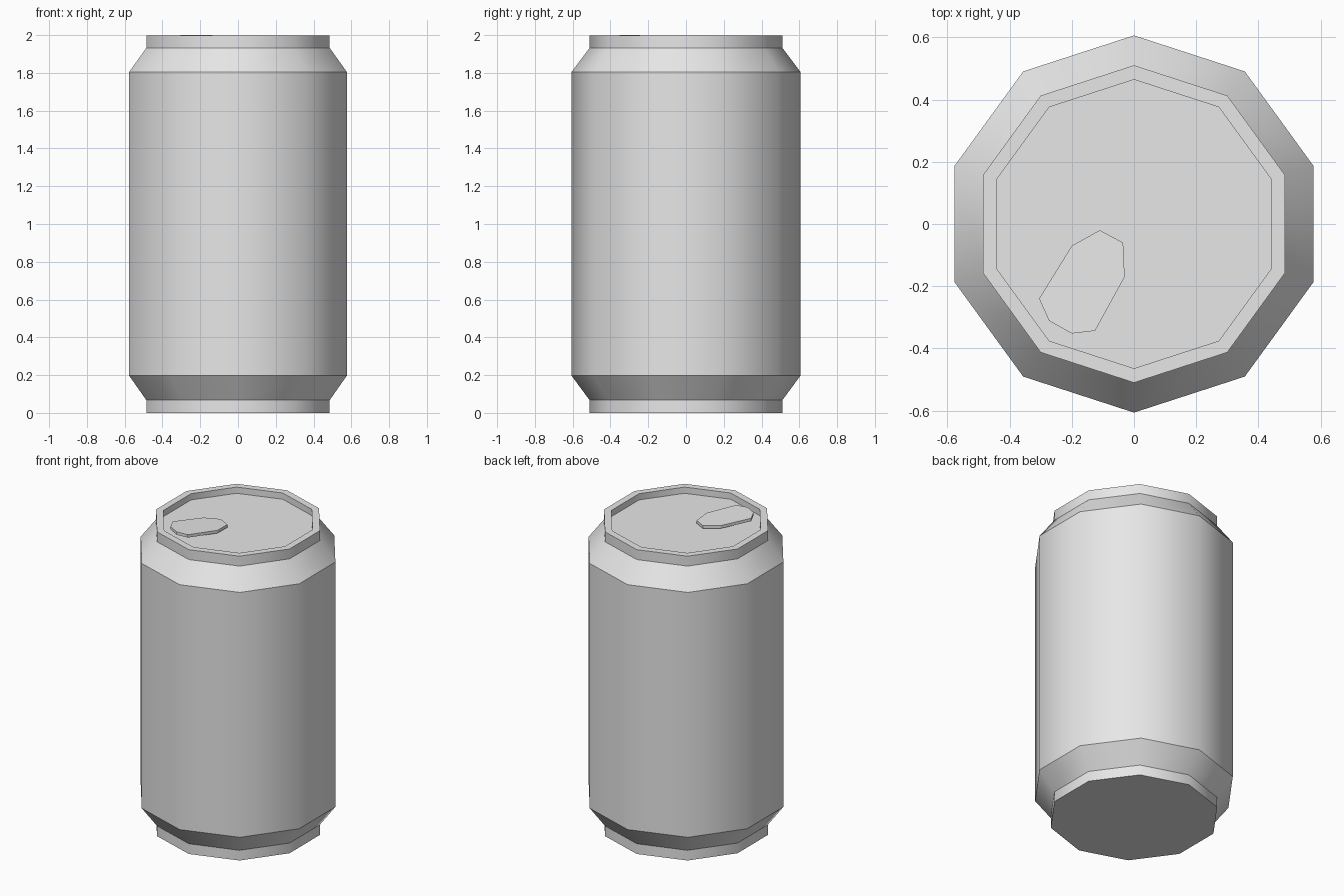
import bpy
import bmesh
from math import sin, cos, pi

cube = bpy.data.objects.get("Cube")
if cube:
    bpy.data.objects.remove(cube, do_unlink=True)

SIDES = 10

metal = bpy.data.materials.new("light_grey_metal")
metal.use_nodes = True
grey = (0.8, 0.8, 0.8, 1.0)
metal.diffuse_color = grey
metal.node_tree.nodes["Principled BSDF"].inputs["Base Color"].default_value = grey


def finish(bm, name):
    """Turn the bmesh into a named object with the metal material."""
    bmesh.ops.recalc_face_normals(bm, faces=bm.faces)
    mesh = bpy.data.meshes.new(name)
    bm.to_mesh(mesh)
    bm.free()
    mesh.materials.append(metal)
    obj = bpy.data.objects.new(name, mesh)
    bpy.context.collection.objects.link(obj)
    return obj


# Can shell: a ten-sided lathe of (radius, height), closed by base and lid
profile = [(0.51, 0.0), (0.51, 0.067), (0.606, 0.197), (0.606, 1.805),
           (0.51, 1.933), (0.51, 1.998), (0.464, 1.998), (0.464, 1.957)]
bm = bmesh.new()
rings = []
for r, z in profile:
    angles = [pi / 2 + 2 * pi * i / SIDES for i in range(SIDES)]
    rings.append([bm.verts.new((r * cos(a), r * sin(a), z)) for a in angles])
for low, high in zip(rings, rings[1:]):
    for i in range(SIDES):
        j = (i + 1) % SIDES
        bm.faces.new((low[i], low[j], high[j], high[i])).smooth = True
bm.faces.new(rings[0])
bm.faces.new(rings[-1])
# Rounded around the can, crisp at every ring
for ring in rings:
    for i in range(SIDES):
        bm.edges.get((ring[i], ring[(i + 1) % SIDES])).smooth = False
finish(bm, "can_body")

# Pull tab: a thin plate that rises gently toward the rim
outline = [(-0.11, -0.02), (-0.035, -0.06), (-0.03, -0.17), (-0.125, -0.343),
           (-0.2, -0.352), (-0.273, -0.311), (-0.305, -0.24), (-0.2, -0.07)]
bm = bmesh.new()
plate = bm.faces.new([bm.verts.new((x, y, 1.959 - 0.03 * x - 0.05 * y))
                      for x, y in outline])
lifted = bmesh.ops.extrude_face_region(bm, geom=[plate], use_keep_orig=True)
top = [v for v in lifted["geom"] if isinstance(v, bmesh.types.BMVert)]
bmesh.ops.translate(bm, verts=top, vec=(0, 0, 0.019))
finish(bm, "pull_tab")
